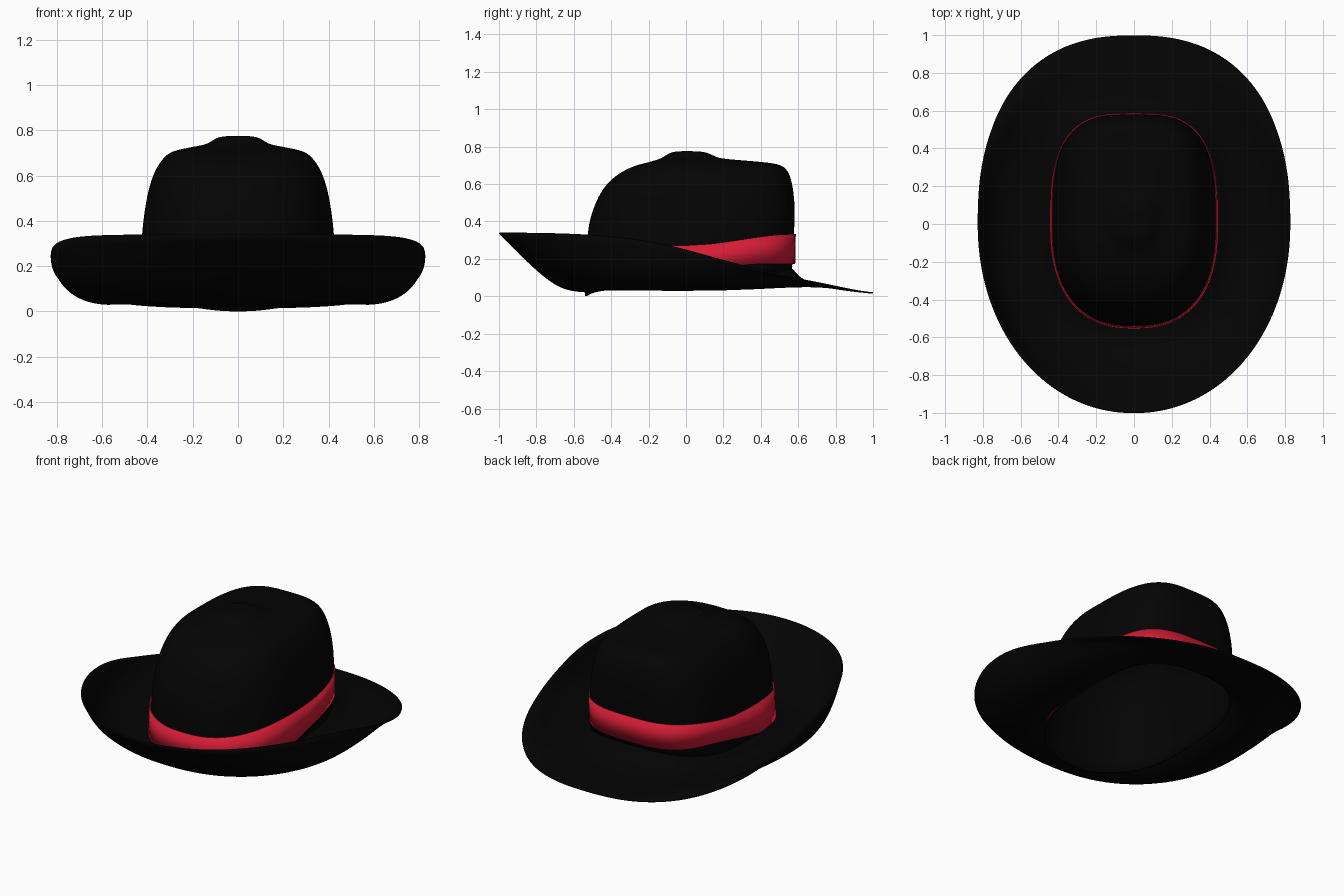
import bpy
import math

SEGMENTS = 64

cube = bpy.data.objects.get("Cube")
if cube:
    bpy.data.objects.remove(cube, do_unlink=True)


def make_material(name, rgb):
    mat = bpy.data.materials.new(name)
    mat.use_nodes = True
    color = (*rgb, 1.0)
    mat.diffuse_color = color
    mat.node_tree.nodes["Principled BSDF"].inputs["Base Color"].default_value = color
    return mat


black = make_material("black felt", (0.0011, 0.0011, 0.0011))
red = make_material("red ribbon", (0.68, 0.012, 0.037))


def oval(angle, half_width, front, back, front_power, back_power):
    """Point on a rounded oval; angle 0 is the front, a quarter turn is +x."""
    s, c = math.sin(angle), math.cos(angle)
    power = front_power if c > 0 else back_power
    depth = -front if c > 0 else back
    x = math.copysign(abs(s) ** (2 / power), s) * half_width
    return x, depth * abs(c) ** (2 / power)


def crown_oval(angle, half_width, front, back, back_power=3.0):
    return oval(angle, half_width, front, back, 2.45, back_power)


def lerp(a, b, t):
    return a + (b - a) * t


def ease(t):
    t = min(max(t, 0), 1)
    return t * t * (3 - 2 * t)


def loft(name, rings, mat, thickness, offset, levels, apex=None):
    """Join closed rings of points into a smooth thin shell."""
    verts = [p for ring in rings for p in ring]
    faces = []
    for i in range(len(rings) - 1):
        for j in range(SEGMENTS):
            k = (j + 1) % SEGMENTS
            a, b = i * SEGMENTS, (i + 1) * SEGMENTS
            faces.append((a + j, a + k, b + k, b + j))
    if apex:
        top = (len(rings) - 1) * SEGMENTS
        verts.append(apex)
        faces += [(top + j, top + (j + 1) % SEGMENTS, len(verts) - 1) for j in range(SEGMENTS)]
    mesh = bpy.data.meshes.new(name)
    mesh.from_pydata(verts, [], faces)
    mesh.materials.append(mat)
    obj = bpy.data.objects.new(name, mesh)
    bpy.context.collection.objects.link(obj)
    if levels:
        sub = obj.modifiers.new("smooth", 'SUBSURF')
        sub.levels = sub.render_levels = levels
    solid = obj.modifiers.new("thickness", 'SOLIDIFY')
    solid.thickness, solid.offset = thickness, offset
    bpy.ops.object.select_all(action='DESELECT')
    obj.select_set(True)
    bpy.context.view_layer.objects.active = obj
    bpy.ops.object.shade_smooth_by_angle(angle=math.radians(40))


angles = [2 * math.pi * j / SEGMENTS for j in range(SEGMENTS)]

# Crown: a tilted base ring, then level rings (height, half width, front, back)
BASE = (0.44, 0.54, 0.567)
base_ring = []
for a in angles:
    ahead, behind = max(math.cos(a), 0), max(-math.cos(a), 0)
    z = 0.07 - 0.05 * ahead - 0.02 * ahead ** 16 + 0.065 * behind ** 1.5
    base_ring.append((*crown_oval(a, *BASE), z))
crown_rings = [base_ring]
for z, w, f, b in [
    (0.33, 0.427, 0.533, 0.577),
    (0.45, 0.413, 0.505, 0.584),
    (0.56, 0.392, 0.458, 0.576),
    (0.64, 0.36, 0.39, 0.56),
    (0.698, 0.315, 0.285, 0.53),
    (0.716, 0.265, 0.2, 0.45),
    (0.733, 0.165, 0.145, 0.21),
    (0.742, 0.13, 0.125, 0.165),
    (0.769, 0.095, 0.085, 0.115),
    (0.775, 0.055, 0.05, 0.07),
]:
    crown_rings.append([(*crown_oval(a, w, f, b, 3.3), z) for a in angles])
loft("crown", crown_rings, black, 0.01, -1, 2, apex=(0, 0, 0.776))

# Brim: sections (outward fraction, height) for the front, side and back
FRONT = [(0, 0.025), (0.15, 0.03), (0.33, 0.055), (0.55, 0.135), (0.78, 0.237), (1, 0.338)]
SIDE = [(0, 0.08), (0.2, 0.03), (0.5, 0.033), (0.76, 0.07), (0.935, 0.145), (1, 0.25)]
BACK = [(0, 0.145), (0.12, 0.085), (0.3, 0.06), (0.5, 0.044), (0.75, 0.028), (1, 0.018)]
brim_rings = []
for front, side, back in reversed(list(zip(FRONT, SIDE, BACK))):
    ring = []
    for a in angles:
        ix, iy = crown_oval(a, *BASE)
        ox, oy = oval(a, 0.825, 1.0, 1.0, 2.06, 2.4)
        reach = min(abs(oy), 1.0)
        end, power = (front, 3) if oy < 0 else (back, 1.28)
        # The rim turns early while the bowl below it stays full
        blend = 1 - (1 - reach) ** power if side[0] == 1 else reach ** 2
        u, z = lerp(side[0], end[0], blend), lerp(side[1], end[1], blend)
        ring.append((lerp(ix, ox, u), lerp(iy, oy, u), z))
    brim_rings.append(ring)
loft("brim", brim_rings, black, 0.008, 0, 2)

# Ribbon: a band round the crown, rising toward the back
lower, upper = [], []
for a in angles:
    x, y = crown_oval(a, 0.445, 0.553, 0.584)
    lower.append((x, y, 0.06 + 0.112 * ease((y + 0.3) / 0.7)))
    x, y = crown_oval(a, 0.438, 0.547, 0.587, 3.1)
    upper.append((x, y, 0.272 + 0.06 * ease(y / 0.58) - 0.2 * min(y, 0) ** 2))
loft("hat_ribbon", [lower, upper], red, 0.006, -1, 0)
